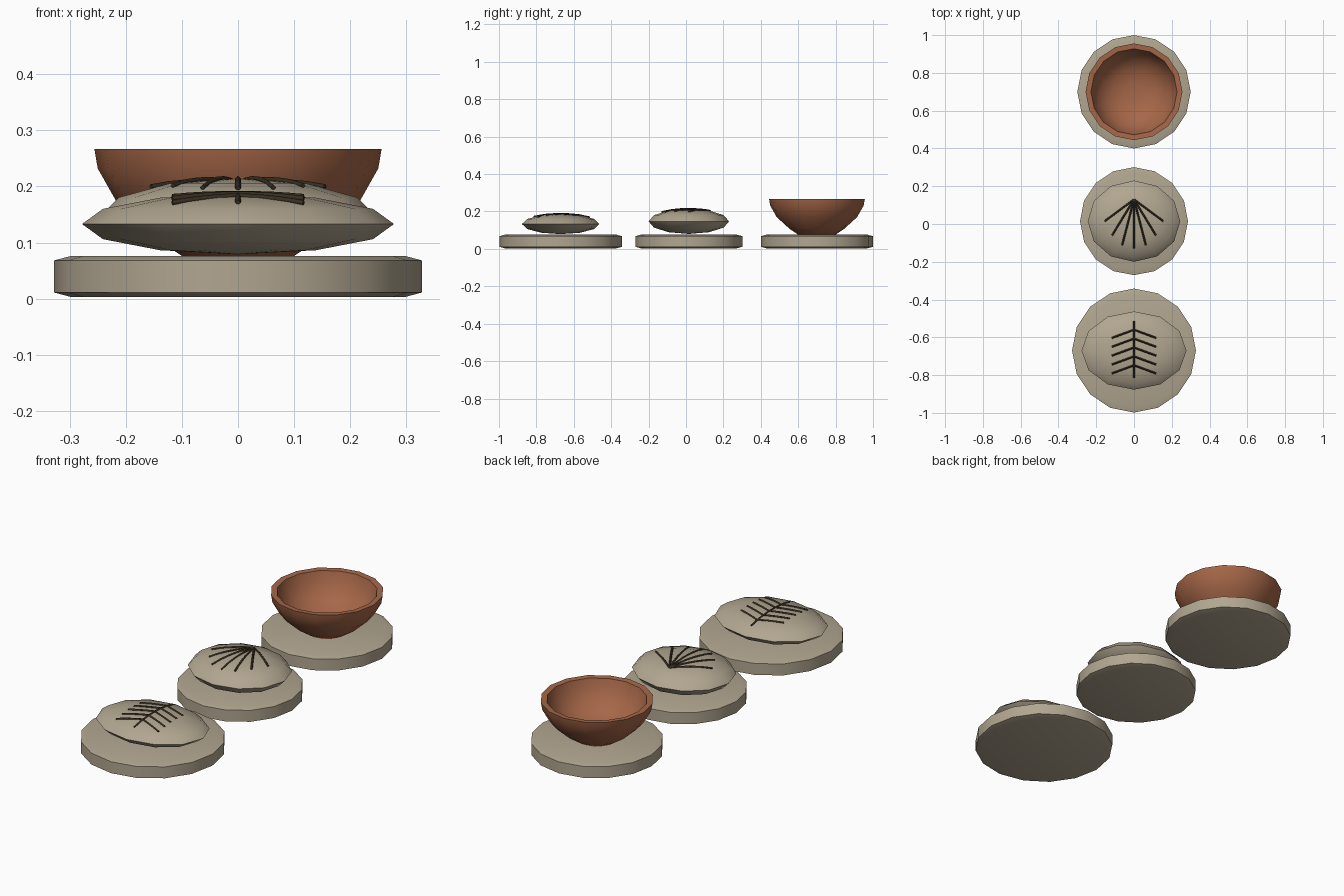
import bpy, bmesh, math

cube = bpy.data.objects.get("Cube")
if cube:
    bpy.data.objects.remove(cube)


def material(name, rgb):
    m = bpy.data.materials.new(name)
    m.use_nodes = True
    col = (*rgb, 1)
    m.diffuse_color = col
    m.node_tree.nodes["Principled BSDF"].inputs["Base Color"].default_value = col
    return m


STONE = material("warm_stone", (0.44, 0.38, 0.28))
CLAY = material("terracotta", (0.38, 0.135, 0.065))
INK = material("dark_brown", (0.04, 0.028, 0.015))


def finish(bm, name, mat, loc, angle):
    bmesh.ops.recalc_face_normals(bm, faces=bm.faces)
    mesh = bpy.data.meshes.new(name)
    bm.to_mesh(mesh)
    bm.free()
    mesh.materials.append(mat)
    ob = bpy.data.objects.new(name, mesh)
    ob.location = loc
    bpy.context.collection.objects.link(ob)
    bpy.ops.object.select_all(action="DESELECT")
    ob.select_set(True)
    bpy.context.view_layer.objects.active = ob
    bpy.ops.object.shade_smooth_by_angle(angle=math.radians(angle))
    return ob


def lathe(name, profile, mat, y, angle, sides=16):
    """Revolve (radius, height) points; the two ends are capped."""
    bm = bmesh.new()
    rings = []
    for r, z in profile:
        turns = [2 * math.pi * i / sides for i in range(sides)]
        rings.append([bm.verts.new((r * math.cos(t), r * math.sin(t), z)) for t in turns])
    for a, b in zip(rings, rings[1:]):
        for i in range(sides):
            j = (i + 1) % sides
            bm.faces.new((a[i], a[j], b[j], b[i]))
    bm.faces.new(rings[0])
    bm.faces.new(rings[-1])
    return finish(bm, name, mat, (0, y, 0), angle)


def slab(name, y, r):
    h, b = 0.076, 0.03
    return lathe(name, [(r - b, 0.003), (r, 0.011), (r, h - 0.008), (r - b, h)], STONE, y, 60)


def pebble(name, centre, radii):
    bm = bmesh.new()
    bmesh.ops.create_uvsphere(bm, u_segments=12, v_segments=6, radius=1)
    bmesh.ops.scale(bm, vec=radii, verts=bm.verts)
    return finish(bm, name, STONE, centre, 70)


def carve_lines(name, centre, radii, lines, steps=5):
    """Thin ridges that follow the top of a pebble."""
    cu = bpy.data.curves.new(name, "CURVE")
    cu.dimensions = "3D"
    cu.bevel_depth = 0.005
    cu.bevel_resolution = 0
    cu.use_fill_caps = True
    cu.materials.append(INK)
    for (x0, y0), (x1, y1) in lines:
        s = cu.splines.new("POLY")
        s.points.add(steps)
        for i, p in enumerate(s.points):
            x, y = x0 + (x1 - x0) * i / steps, y0 + (y1 - y0) * i / steps
            u = (x / radii[0]) ** 2 + ((y - centre[1]) / radii[1]) ** 2
            p.co = (x, y, centre[2] + radii[2] * math.sqrt(max(0, 1 - u)), 1)
    ob = bpy.data.objects.new(name, cu)
    bpy.context.collection.objects.link(ob)


# Round base slabs
slab("front_slab", -0.67, 0.328)
slab("middle_slab", 0.015, 0.286)
slab("back_slab", 0.70, 0.30)

# Front pebble with a leaf mark: spine and five pairs of veins
centre, radii = (0, -0.67, 0.133), (0.278, 0.207, 0.054)
pebble("front_pebble", centre, radii)
veins = [((0, -0.513), (0, -0.815))]
for i in range(5):
    y = -0.56 - 0.047 * i
    veins += [((0, y), (side * 0.117, y - 0.043)) for side in (-1, 1)]
carve_lines("leaf_mark", centre, radii, veins)

# Middle pebble with a fan of seven rays
centre, radii = (0, 0.015, 0.147), (0.245, 0.215, 0.067)
pebble("middle_pebble", centre, radii)
tips = [(0, -0.13), (0.063, -0.113), (0.116, -0.06), (0.155, 0.015)]
rays = [((0, 0.13), (side * x, y)) for x, y in tips for side in (-1, 1) if x or side > 0]
carve_lines("fan_mark", centre, radii, rays)

# Open clay bowl: outside, rim, then inside
bowl = [(0.10, 0.076), (0.145, 0.106), (0.215, 0.17), (0.25, 0.232), (0.256, 0.267),
        (0.228, 0.265), (0.215, 0.22), (0.18, 0.165), (0.12, 0.122), (0.05, 0.108)]
lathe("bowl", bowl, CLAY, 0.70, 50)
